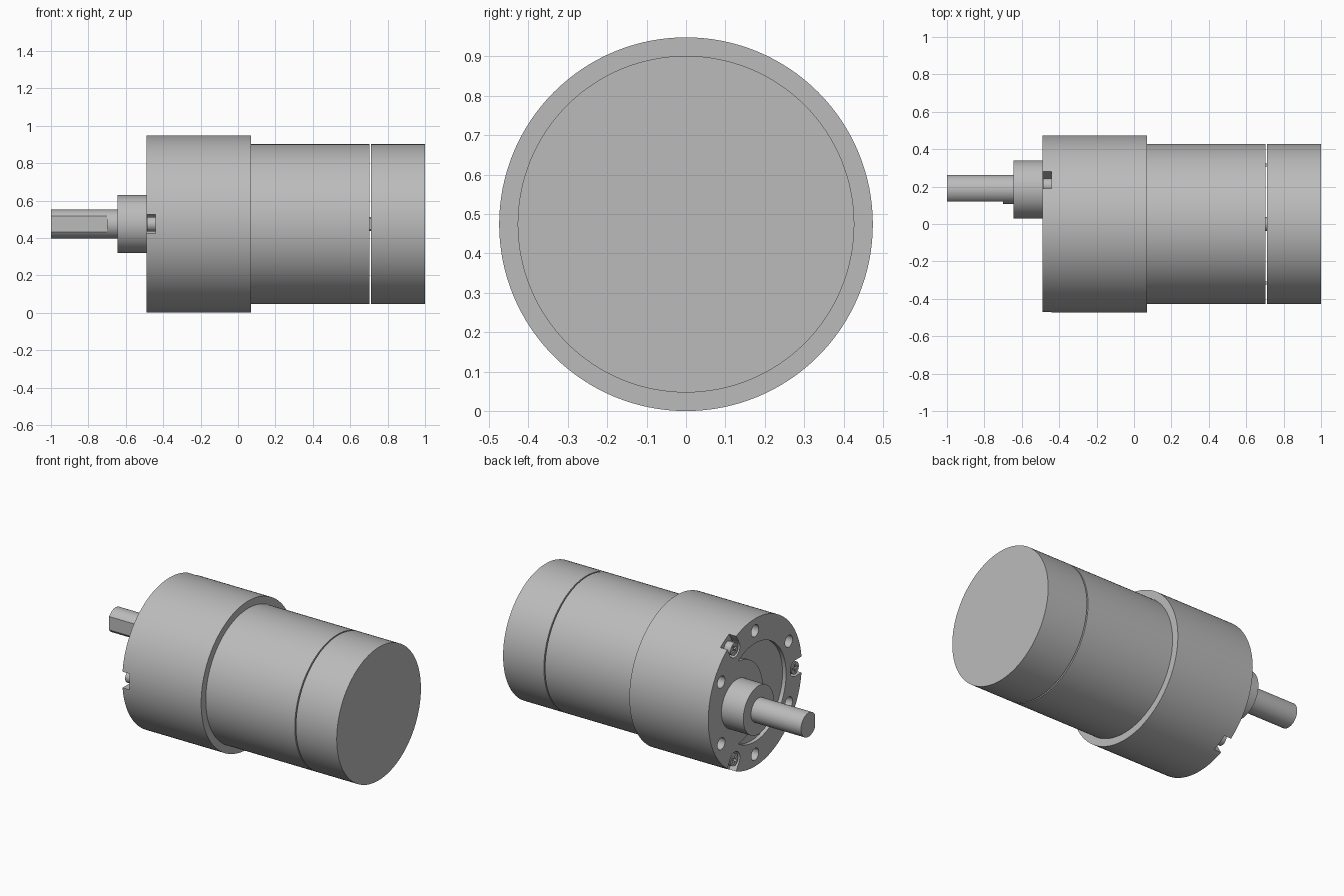
import bpy
from math import radians, sin, cos, pi
from mathutils import Matrix

if "Cube" in bpy.data.objects:
    bpy.data.objects.remove(bpy.data.objects["Cube"])

AXIS_Z = 0.474      # height of the motor axis
SHAFT_Y = 0.185     # sideways offset of the output shaft
FACE_X = -0.49      # mounting face of the gearbox

metal = bpy.data.materials.new("grey_metal")
metal.use_nodes = True
colour = (0.5, 0.5, 0.5, 1)
metal.diffuse_color = colour
metal.node_tree.nodes["Principled BSDF"].inputs["Base Color"].default_value = colour


def finish(name):
    ob = bpy.context.object
    ob.name = name
    ob.data.materials.append(metal)
    return ob


def rod(name, x0, x1, r, y=0, z=0, sides=96):
    """Cylinder along x, placed relative to the motor axis."""
    bpy.ops.mesh.primitive_cylinder_add(
        vertices=sides, radius=r, depth=x1 - x0,
        location=((x0 + x1) / 2, y, AXIS_Z + z), rotation=(0, pi / 2, 0))
    return finish(name)


def block(name, x0, x1, length, width, y=0, z=0, angle=0):
    """Box whose length points along the given angle in the yz plane."""
    bpy.ops.mesh.primitive_cube_add(size=1)
    ob = finish(name)
    ob.data.transform(Matrix.Diagonal((x1 - x0, length, width, 1)))
    ob.rotation_euler = (angle, 0, 0)
    ob.location = ((x0 + x1) / 2, y, AXIS_Z + z)
    return ob


def boolean(ob, tool, operation="DIFFERENCE"):
    bpy.context.view_layer.objects.active = ob
    mod = ob.modifiers.new("cut", "BOOLEAN")
    mod.operation, mod.solver, mod.object = operation, "EXACT", tool
    bpy.ops.object.modifier_apply(modifier=mod.name)
    bpy.data.objects.remove(tool)


def polar(r, degrees):
    return r * cos(radians(degrees)), r * sin(radians(degrees))


# Gearbox with a shallow crescent recess beside the shaft pad
gearbox = rod("gearbox", FACE_X, 0.07, 0.474, sides=128)
recess = rod("recess_cutter", FACE_X - 0.05, FACE_X + 0.025, 0.315)
boolean(recess, rod("pad_cutter", FACE_X - 0.1, FACE_X + 0.1, 0.265, SHAFT_Y))
boolean(gearbox, recess)

# Six mounting holes
for i in range(6):
    y, z = polar(0.396, 30 + 60 * i)
    boolean(gearbox, rod("hole_cutter", FACE_X - 0.05, FACE_X + 0.12, 0.038, y, z, 32))

# Three rim notches, each holding a cross-head screw
screws = []
for i in range(3):
    a = 60 + 120 * i
    y, z = polar(0.41, a)
    boolean(gearbox, rod("seat_cutter", FACE_X - 0.05, FACE_X + 0.05, 0.052, y, z, 32))
    ny, nz = polar(0.47, a)
    boolean(gearbox, block("notch_cutter", FACE_X - 0.05, FACE_X + 0.05,
                           0.12, 0.103, ny, nz, radians(a)))
    screw = rod("screw_%d" % (i + 1), FACE_X + 0.003, FACE_X + 0.055, 0.039, y, z, 32)
    for turn in (0, 90):
        boolean(screw, block("cross_cutter", FACE_X - 0.02, FACE_X + 0.02,
                             0.048, 0.012, y, z, radians(a + turn)))
    screws.append(screw)

# Output boss and D-shaped shaft
boss = rod("shaft_boss", -0.645, FACE_X + 0.01, 0.155, SHAFT_Y)
shaft = rod("output_shaft", -1.0, -0.6, 0.077, SHAFT_Y, sides=64)
boolean(shaft, block("flat_cutter", -1.1, -0.70, 0.1, 0.3, SHAFT_Y - 0.114))

# Motor can and rear cap, separated by a narrow gap
can = rod("motor_can", 0.06, 0.702, 0.427, sides=128)
cap = rod("rear_cap", 0.71, 1.0, 0.427, sides=128)

# Rotor shaft and terminals bridging the gap
rotor = rod("rotor_shaft", 0.69, 0.72, 0.037, sides=32)
for name, y in (("left_terminal", 0.315), ("right_terminal", -0.315)):
    block(name, 0.69, 0.72, 0.015, 0.06, y)

# Smooth round walls, crisp rims
bpy.ops.object.select_all(action="DESELECT")
for ob in [gearbox, boss, shaft, can, cap, rotor] + screws:
    ob.select_set(True)
bpy.context.view_layer.objects.active = gearbox
bpy.ops.object.shade_smooth_by_angle(angle=radians(30))
